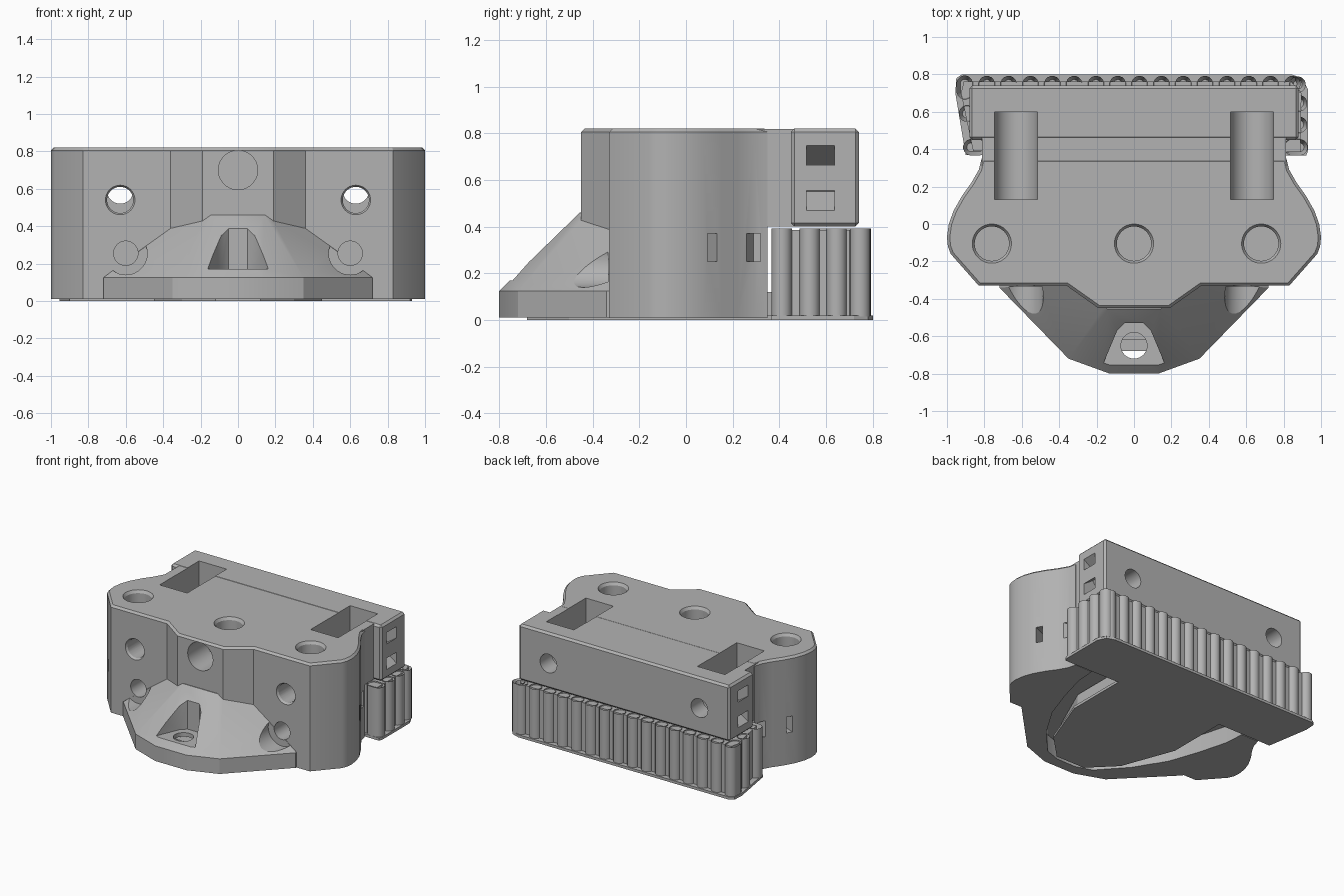
import bpy, bmesh, math
from mathutils import Matrix, Vector

if "Cube" in bpy.data.objects:
    bpy.data.objects.remove(bpy.data.objects["Cube"], do_unlink=True)

grey = bpy.data.materials.new("plain grey")
grey.use_nodes = True
grey.diffuse_color = (0.45, 0.45, 0.45, 1)
grey.node_tree.nodes["Principled BSDF"].inputs["Base Color"].default_value = (0.45, 0.45, 0.45, 1)


def finish(name, bm):
    bmesh.ops.recalc_face_normals(bm, faces=bm.faces)
    mesh = bpy.data.meshes.new(name)
    bm.to_mesh(mesh)
    bm.free()
    mesh.materials.append(grey)
    ob = bpy.data.objects.new(name, mesh)
    bpy.context.collection.objects.link(ob)
    return ob


def mirrored(half):
    return half + [(-x, y) for x, y in reversed(half) if x]


def prism(name, outline, z0, z1, bevel=0, both=False):
    bm = bmesh.new()
    low = bm.faces.new([bm.verts.new((x, y, z0)) for x, y in outline])
    ext = bmesh.ops.extrude_face_region(bm, geom=[low])["geom"]
    for v in ext:
        if isinstance(v, bmesh.types.BMVert):
            v.co.z = z1
    if bevel:
        rim = [e for e in bm.edges if both or all(abs(v.co.z - z1) < 1e-5 for v in e.verts)]
        bmesh.ops.bevel(bm, geom=rim, offset=bevel, segments=1, affect='EDGES')
    return finish(name, bm)


def rect(x0, x1, y0, y1):
    return [(x0, y0), (x1, y0), (x1, y1), (x0, y1)]


def rod(a, b, r1, r2=None, name="cutter"):
    a, b = Vector(a), Vector(b)
    bm = bmesh.new()
    bmesh.ops.create_cone(bm, cap_ends=True, segments=40, radius1=r1,
                          radius2=r2 or r1, depth=(b - a).length)
    turn = (b - a).to_track_quat('Z', 'Y').to_matrix().to_4x4()
    bmesh.ops.transform(bm, matrix=Matrix.Translation((a + b) / 2) @ turn, verts=bm.verts)
    return finish(name, bm)


def channel(centre, size, angle, axis):
    bm = bmesh.new()
    bmesh.ops.create_cube(bm, size=1)
    bmesh.ops.scale(bm, vec=size, verts=bm.verts)
    bmesh.ops.transform(bm, verts=bm.verts,
                        matrix=Matrix.Translation(centre) @ Matrix.Rotation(angle, 4, axis))
    return finish("cutter", bm)


def combine(ob, other, op):
    other.hide_render = True
    mod = ob.modifiers.new("join", 'BOOLEAN')
    mod.object, mod.operation, mod.solver = other, op, 'EXACT'
    bpy.context.view_layer.objects.active = ob
    bpy.ops.object.modifier_apply(modifier=mod.name)
    bpy.data.objects.remove(other, do_unlink=True)


def smooth(ob):
    bpy.ops.object.select_all(action='DESELECT')
    ob.select_set(True)
    bpy.context.view_layer.objects.active = ob
    bpy.ops.object.shade_smooth_by_angle(angle=math.radians(25))


# Housing: waisted main body, rear block and the neck between them
body = prism("housing", mirrored([
    (0.19, -0.45), (0.36, -0.33), (0.83, -0.33), (0.98, -0.16), (0.995, -0.12), (1.0, -0.07),
    (0.99, 0.0), (0.965, 0.07), (0.92, 0.15), (0.87, 0.22), (0.83, 0.29), (0.815, 0.35)]),
    0.01, 0.82, 0.015)
combine(body, prism("neck", rect(-0.814, 0.814, 0.3, 0.5), 0.401, 0.819), 'UNION')
combine(body, prism("rear_block", rect(-0.88, 0.88, 0.45, 0.74), 0.4, 0.821, 0.015, True), 'UNION')

# Sloping faceted nose, wrapped around its corner points
bm = bmesh.new()
for s in (-1, 1):
    for x, y in ((0.13, -0.8), (0.35, -0.72), (0.72, -0.34), (0.72, -0.2)):
        bm.verts.new((s * x, y, 0.011))
        bm.verts.new((s * x, y, 0.125))
    for p in ((0.14, -0.455, 0.46), (0.14, -0.3, 0.46), (0.36, -0.32, 0.395), (0.3, -0.2, 0.39)):
        bm.verts.new((s * p[0], p[1], p[2]))
hull = bmesh.ops.convex_hull(bm, input=bm.verts)
junk = {v for v in hull["geom_interior"] + hull["geom_unused"] if isinstance(v, bmesh.types.BMVert)}
bmesh.ops.delete(bm, geom=list(junk), context='VERTS')
combine(body, finish("nose", bm), 'UNION')

cutters = []
# Nose pocket with its drain hole, and the round port above
cutters.append(prism("cutter", mirrored([(0.17, -0.76), (0.09, -0.57), (0.05, -0.53)]), 0.17, 0.7))
cutters.append(rod((0, -0.65, 0.05), (0, -0.65, 0.3), 0.07))
cutters.append(rod((0, -0.6, 0.7), (0, -0.22, 0.7), 0.105))
# Open cavity underneath
cutters.append(prism("cutter", mirrored([
    (0.08, -0.72), (0.2, -0.68), (0.38, -0.48), (0.52, -0.25), (0.6, -0.02), (0.66, 0.2), (0.68, 0.5)]),
    -0.1, 0.14))
# Vertical holes in the top with chamfered rims
for x, floor in ((-0.76, 0.62), (0.68, 0.62), (0, 0.1)):
    cutters.append(rod((x, -0.105, floor), (x, -0.105, 0.9), 0.092))
    cutters.append(rod((x, -0.105, 0.8), (x, -0.105, 0.825), 0.092, 0.108))
for s in (-1, 1):
    # Screw recesses in the nose flanks
    cutters.append(rod((s * 0.6, -1, 0.255), (s * 0.6, -0.333, 0.255), 0.115))
    cutters.append(rod((s * 0.6, -0.5, 0.255), (s * 0.6, -0.15, 0.255), 0.065))
    # Rod holes and round-bottomed bearing pocket
    cutters.append(rod((s * 0.63, -0.6, 0.54), (s * 0.63, 0.2, 0.54), 0.07))
    cutters.append(rod((s * 0.63, -0.34, 0.54), (s * 0.63, -0.315, 0.54), 0.085, 0.07))
    cutters.append(rod((s * 0.63, 0.5, 0.59), (s * 0.63, 0.9, 0.59), 0.07))
    cutters.append(rod((s * 0.63, 0.13, 0.58), (s * 0.63, 0.6, 0.58), 0.115))
    cutters.append(prism("cutter", rect(s * 0.63 - 0.115, s * 0.63 + 0.115, 0.13, 0.6), 0.58, 1))
    # Tie channels that lean towards each other inside the walls
    for z, lean in ((0.705, -1), (0.512, 1)):
        cutters.append(channel((s * 0.88, 0.575, z), (0.24, 0.12, 0.07), s * lean * 0.6, 'Y'))
    for y, lean in ((0.095, -1), (0.262, 1)):
        cutters.append(channel((s * 0.9, y, 0.31), (0.24, 0.045, 0.12), -s * lean * 0.4, 'Z'))
for c in cutters:
    combine(body, c, 'DIFFERENCE')
smooth(body)

# Base plate with a tongue tapering forward under the housing
prism("base_plate", [
    (-0.9, 0.37), (-0.45, 0.37), (-0.45, -0.1), (-0.3, -0.5), (-0.12, -0.68), (0.12, -0.68),
    (0.3, -0.5), (0.45, -0.1), (0.45, 0.37), (0.92, 0.365), (0.93, 0.39), (0.93, 0.72), (0.9, 0.78),
    (0.84, 0.8), (-0.92, 0.8), (-0.95, 0.78), (-0.955, 0.7)], 0, 0.02)
prism("tongue_core", mirrored([(0.08, -0.62), (0.25, -0.48), (0.42, -0.1), (0.42, 0.4)]), 0.015, 0.12)

# Ribbed rear manifold: core plus a row of hollow-topped columns
prism("manifold_core", [(-0.86, 0.39), (0.89, 0.385), (0.895, 0.7), (0.84, 0.762), (-0.91, 0.762),
                        (-0.925, 0.7)], 0.02, 0.385)


def column(x, y, dx=0, dy=0):
    n, r = 16, 0.044
    ring = []
    for i in range(n):
        a = math.tau * (i + 0.5) / n
        ring.append((x + r * math.cos(a) + math.copysign(dx, math.cos(a)),
                     y + r * math.sin(a) + math.copysign(dy, math.sin(a))))
    ob = prism("column", ring, 0.015, 0.392)
    bm = bmesh.new()
    bm.from_mesh(ob.data)
    top = [f for f in bm.faces if f.normal.z > 0.9]
    bmesh.ops.inset_region(bm, faces=top, thickness=0.02)
    bmesh.ops.translate(bm, vec=(0, 0, -0.06), verts=top[0].verts)
    bm.to_mesh(ob.data)
    bm.free()
    smooth(ob)


for i in range(15):
    column(-0.787 + i * 0.1167, 0.748)
column(-0.905, 0.73, 0, 0.02)
column(-0.893, 0.59)
column(-0.85, 0.41, 0.02)
column(0.875, 0.745)
for y in (0.645, 0.53):
    column(0.883, y)
column(0.865, 0.41, 0.02)
